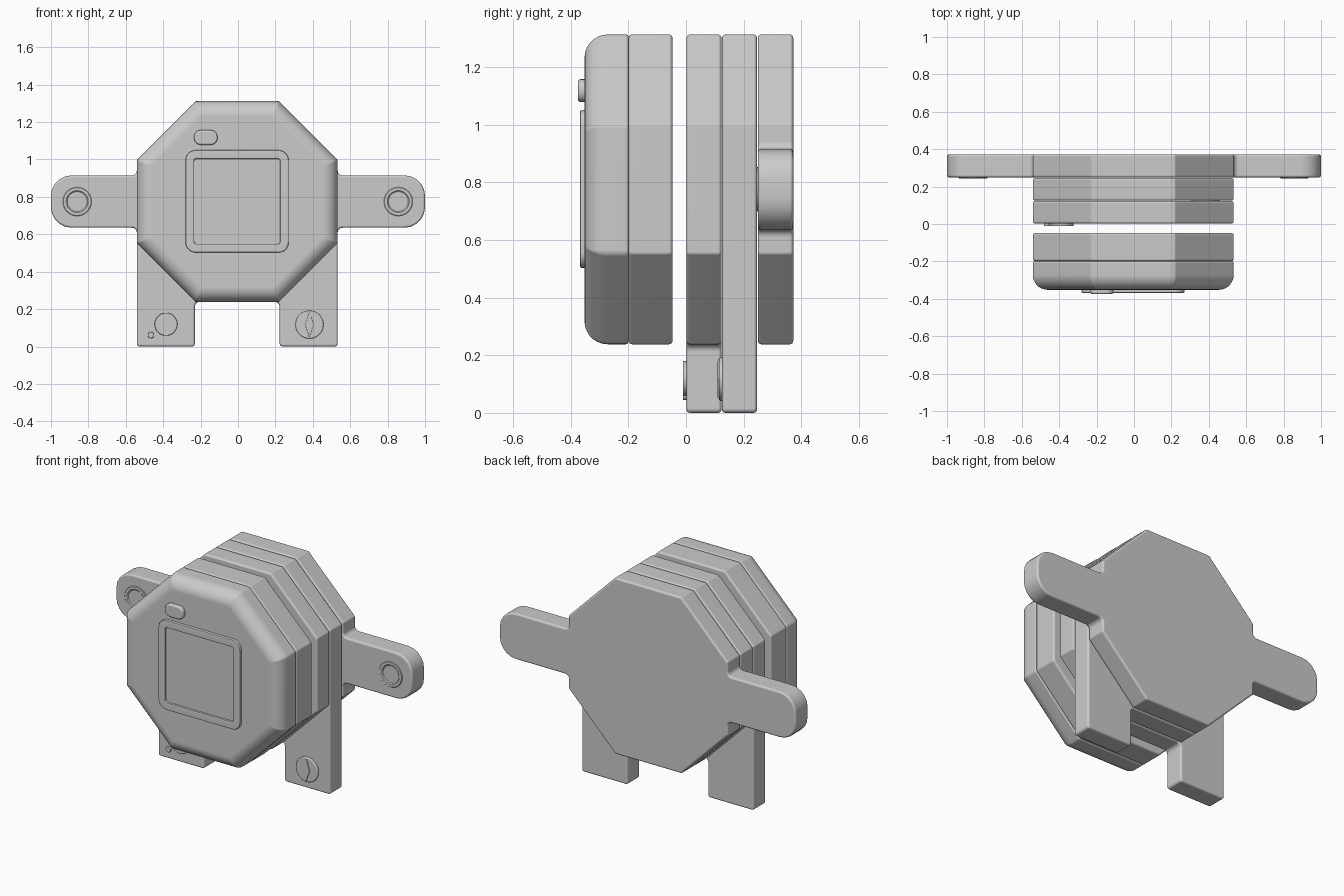
import bpy, bmesh
from math import sin, cos, pi, radians, tan
from mathutils import Vector

if "Cube" in bpy.data.objects:
    bpy.data.objects.remove(bpy.data.objects["Cube"])

CX, CZ = -0.004, 0.775      # body centre
H, S = 0.537, 0.223         # octagon half width and half side
ARC = 5                     # steps per rounded corner


def outline(pts, inset):
    """Inset a counter-clockwise (x, z, radius) outline and round its corners."""
    out, n = [], len(pts)
    for i, (x, z, r) in enumerate(pts):
        p = Vector((x, z))
        u = (Vector(pts[i - 1][:2]) - p).normalized()
        v = (Vector(pts[(i + 1) % n][:2]) - p).normalized()
        half = u.angle(v) / 2
        bis = (u + v).normalized()
        sign = 1 if (v.x * u.y - v.y * u.x) > 0 else -1
        p = p + bis * (sign * inset / sin(half))
        if r == 0:
            out.append(p)
            continue
        r = max(r - sign * inset, min(r, 0.012))
        c = p + bis * (r / sin(half))
        t = r / tan(half)
        a, b = p + u * t - c, p + v * t - c
        for k in range(ARC + 1):
            d = a.normalized().slerp(b.normalized(), k / ARC)
            out.append(c + d * r)
    return out


def loft(name, pts, rings):
    """Skin an outline through (y, inset) rings and cap both ends."""
    bm = bmesh.new()
    loops = [[bm.verts.new((p.x, y, p.y)) for p in outline(pts, d)] for y, d in rings]
    n = len(loops[0])
    for a, b in zip(loops, loops[1:]):
        for i in range(n):
            j = (i + 1) % n
            bm.faces.new((a[i], a[j], b[j], b[i]))
    bm.faces.new(loops[0])
    bm.faces.new(loops[-1])
    bmesh.ops.recalc_face_normals(bm, faces=bm.faces)
    me = bpy.data.meshes.new(name)
    bm.to_mesh(me)
    bm.free()
    ob = bpy.data.objects.new(name, me)
    bpy.context.collection.objects.link(ob)
    ob.modifiers.new("weighted_normals", 'WEIGHTED_NORMAL').keep_sharp = True
    return ob


def slab_rings(front, back, rf=0.012, rb=0.012, steps=4):
    """Rings of a plate with rounded front and back edges."""
    q = [k / steps * pi / 2 for k in range(steps + 1)]
    fr = [(front + rf * (1 - sin(a)), rf * (1 - cos(a))) for a in reversed(q)]
    bk = [(back - rb * (1 - sin(a)), rb * (1 - cos(a))) for a in q]
    return fr + bk


def place(pts, r=0.015):
    return [(CX + p[0], CZ + p[1], p[2] if len(p) > 2 else r) for p in pts]


def rect(x0, x1, z0, z1, r):
    return [(x0, z0, r), (x1, z0, r), (x1, z1, r), (x0, z1, r)]


def circle(x, z, r, n=40):
    return [(x + r * cos(2 * pi * k / n), z + r * sin(2 * pi * k / n), 0) for k in range(n)]


octagon = [(H, -S), (H, S), (S, H), (-S, H), (-H, S), (-H, -S), (-S, -H), (S, -H)]

# front housing: rounded cap and plain plate
loft("front_cap", place(octagon, 0.03), slab_rings(-0.352, -0.199, 0.08, 0.01, 7))
loft("front_plate", place(octagon), slab_rings(-0.199, -0.047))

# screen frame with recessed panel, and the button above it
loft("screen_frame", rect(-0.281, 0.271, 0.502, 1.05, 0.055),
     [(-0.34, 0), (-0.362, 0), (-0.366, 0.002), (-0.368, 0.006), (-0.368, 0.040),
      (-0.366, 0.045), (-0.357, 0.047)])
loft("button", rect(-0.235, -0.11, 1.078, 1.157, 0.035),
     slab_rings(-0.375, -0.34, 0.01, 0.002))

# two plates, each with one leg
leg = [(H, -S), (H, S), (S, H), (-S, H), (-H, S),
       (-H, -CZ), (-0.227, -CZ), (-0.227, -H, 0.025), (S, -H)]
mirrored = [(-p[0], *p[1:]) for p in reversed(leg)]
loft("left_leg_plate", place(leg), slab_rings(0.002, 0.123))
loft("right_leg_plate", place(mirrored), slab_rings(0.125, 0.246))

# back plate with two arms
A, R = 0.14, 0.11
arm = [(H, -A, 0.025), (1 - CX, -A, R), (1 - CX, A, R), (H, A, 0.025)]
arm_l = [(-H, A, 0.025), (-1 - CX, A, R), (-1 - CX, -A, R), (-H, -A, 0.025)]
back = octagon[:1] + arm + octagon[1:5] + arm_l + octagon[5:]
loft("back_arm_plate", place(back), slab_rings(0.249, 0.372))

# ringed discs on the arms
for side, x in (("left", -0.86), ("right", 0.857)):
    loft(side + "_arm_disc", circle(x, CZ, 0.077),
         [(0.27, 0), (0.247, 0), (0.244, 0.003), (0.244, 0.018), (0.247, 0.022), (0.25, 0.025)])

# buttons on the legs
loft("left_leg_disc", circle(-0.385, 0.119, 0.061), slab_rings(-0.011, 0.02, 0.003, 0.002))
loft("left_leg_dot", circle(-0.465, 0.061, 0.017, 24), slab_rings(-0.011, 0.02, 0.003, 0.002))
loft("right_leg_disc", circle(0.382, 0.117, 0.075), slab_rings(0.114, 0.14, 0.006, 0.002))
loft("right_leg_diamond",
     [(0.382, 0.049, 0), (0.405, 0.117, 0), (0.382, 0.185, 0), (0.359, 0.117, 0)],
     slab_rings(0.11, 0.13, 0.002, 0.002))

# smooth shading with sharp creases
bpy.ops.object.select_all(action='SELECT')
bpy.context.view_layer.objects.active = bpy.context.selected_objects[0]
bpy.ops.object.shade_smooth_by_angle(angle=radians(30))
